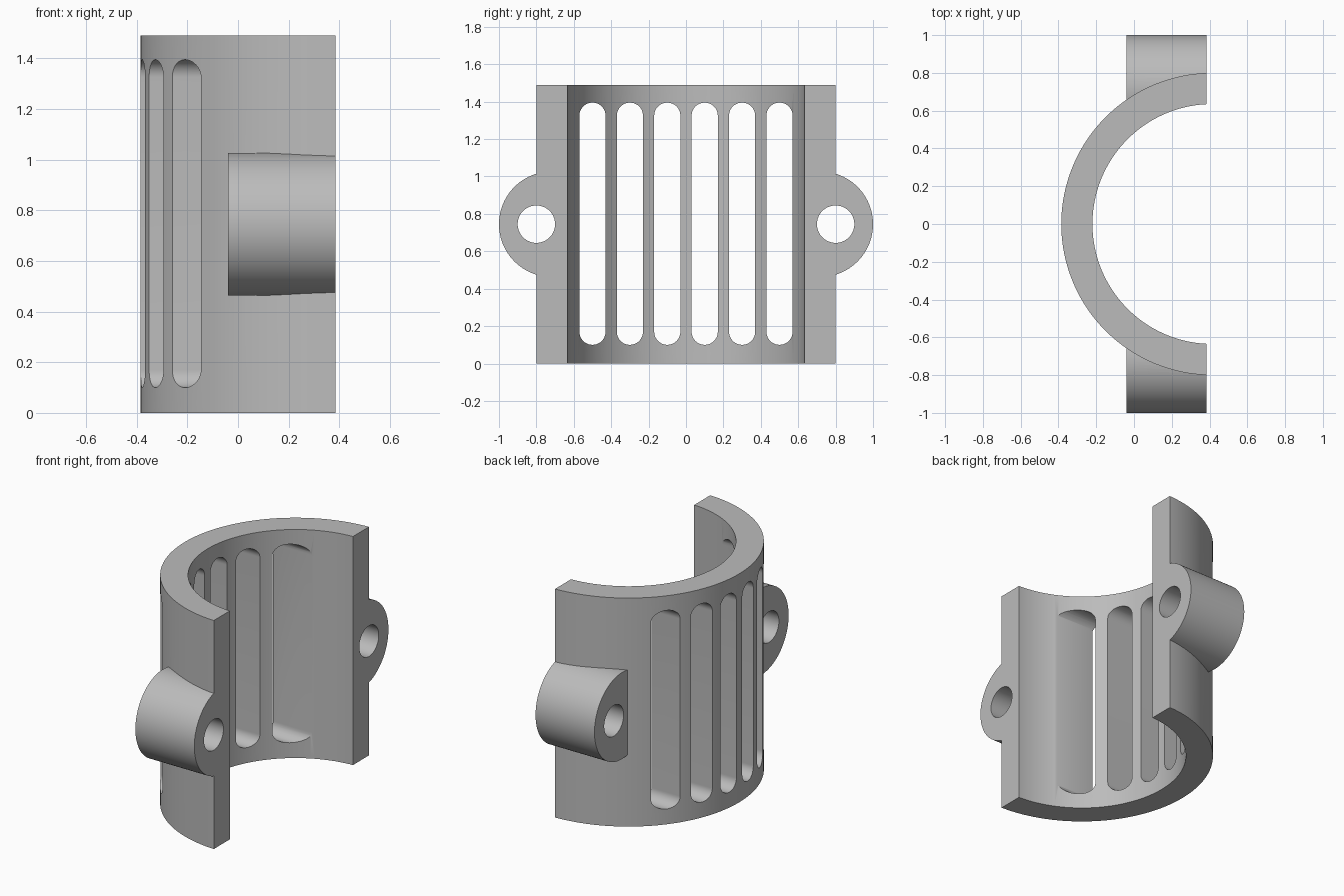
import bpy, bmesh, math
from mathutils import Vector

if "Cube" in bpy.data.objects:
    bpy.data.objects.remove(bpy.data.objects["Cube"], do_unlink=True)

HEIGHT, MID = 1.49, 0.745      # clamp height and lug height
AXIS_X, FACE_X = 0.415, 0.385  # bore axis and flat mating face

grey = bpy.data.materials.new("plain grey")
grey.use_nodes = True
colour = (0.5, 0.5, 0.5, 1)
grey.diffuse_color = colour
grey.node_tree.nodes["Principled BSDF"].inputs["Base Color"].default_value = colour


def arc(cx, cy, r, start=0, sweep=2 * math.pi, n=96):
    return [(cx + r * math.cos(start + sweep * i / n),
             cy + r * math.sin(start + sweep * i / n)) for i in range(n)]


def prism(name, profile, axis, lo, hi):
    """Extrude a 2D profile along x (profile in y, z) or z (profile in x, y)."""
    bm = bmesh.new()
    place = (lambda a, b: (lo, a, b)) if axis == "x" else (lambda a, b: (a, b, lo))
    face = bm.faces.new([bm.verts.new(place(a, b)) for a, b in profile])
    moved = bmesh.ops.extrude_face_region(bm, geom=[face])["geom"]
    offset = Vector((hi - lo, 0, 0)) if axis == "x" else Vector((0, 0, hi - lo))
    bmesh.ops.translate(bm, vec=offset,
                        verts=[v for v in moved if isinstance(v, bmesh.types.BMVert)])
    bmesh.ops.recalc_face_normals(bm, faces=bm.faces)
    mesh = bpy.data.meshes.new(name)
    bm.to_mesh(mesh)
    bm.free()
    mesh.materials.append(grey)
    obj = bpy.data.objects.new(name, mesh)
    bpy.context.collection.objects.link(obj)
    return obj


def combine(target, tool, operation):
    """Apply an exact boolean, then discard the tool."""
    bpy.context.view_layer.objects.active = target
    mod = target.modifiers.new("combine", "BOOLEAN")
    mod.operation, mod.object, mod.solver = operation, tool, "EXACT"
    bpy.ops.object.modifier_apply(modifier=mod.name)
    bpy.data.objects.remove(tool, do_unlink=True)


# Outer wall with a rounded lug on each side
clamp = prism("slotted_half_clamp", arc(AXIS_X, 0, 0.8, n=160), "z", 0, HEIGHT)
for side in (-1, 1):
    lug = prism("lug", arc(side * 0.718, MID, 0.282), "x", -0.04, 0.5)
    combine(clamp, lug, "UNION")

# Bore and flat mating face
combine(clamp, prism("bore", arc(AXIS_X, 0, 0.635, n=160), "z", -0.1, HEIGHT + 0.1),
        "DIFFERENCE")
front = [(FACE_X, -1.2), (1.5, -1.2), (1.5, 1.2), (FACE_X, 1.2)]
combine(clamp, prism("front_trim", front, "z", -0.2, HEIGHT + 0.2), "DIFFERENCE")

# Bolt holes through the lugs
for side in (-1, 1):
    hole = prism("bolt_hole", arc(side * 0.8, MID, 0.1, n=64), "x", -0.3, 0.6)
    combine(clamp, hole, "DIFFERENCE")

# Six upright slots with round ends
for i in range(6):
    y, r = -0.5 + 0.2 * i, 0.07
    outline = (arc(y, 1.395 - r, r, 0, math.pi, 24) + [(y - r, 1.395 - r)]
               + arc(y, 0.1 + r, r, math.pi, math.pi, 24) + [(y + r, 0.1 + r)])
    combine(clamp, prism("slot", outline, "x", -0.6, 0.3), "DIFFERENCE")

bpy.ops.object.select_all(action="DESELECT")
clamp.select_set(True)
bpy.context.view_layer.objects.active = clamp
bpy.ops.object.shade_smooth_by_angle(angle=math.radians(30))
